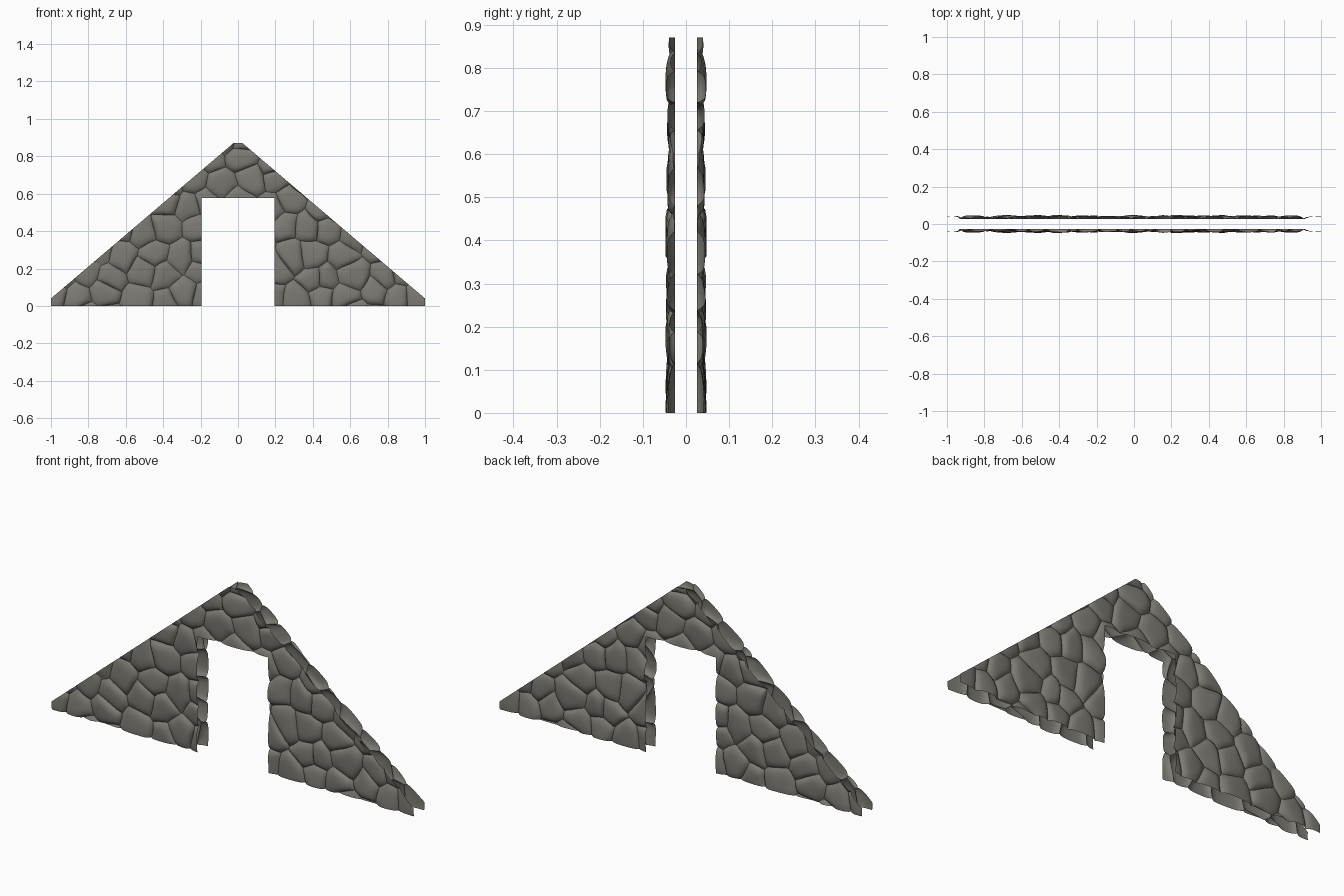
import bpy, bmesh, math, random
from mathutils import Vector, noise

if "Cube" in bpy.data.objects:
    bpy.data.objects.remove(bpy.data.objects["Cube"])

random.seed(7)
INNER, OUTER = 0.026, 0.048          # depth range of each wall skin
DOOR_X, DOOR_Z = 0.195, 0.578        # doorway half width and height
SLOPE, RIDGE, TOP = 0.851, 0.891, 0.87

stone = bpy.data.materials.new("grey_stone")
stone.diffuse_color = (0.205, 0.195, 0.173, 1)
stone.use_nodes = True
stone.node_tree.nodes["Principled BSDF"].inputs["Base Color"].default_value = stone.diffuse_color


def clip(poly, co, no):
    """Keep the part of a convex 2D polygon behind a line."""
    out = []
    for a, b in zip(poly, poly[1:] + poly[:1]):
        da, db = (a - co).dot(no), (b - co).dot(no)
        if da <= 0:
            out.append(a)
        if da * db < 0:
            out.append(a.lerp(b, da / (da - db)))
    return out


# Stone centres: jittered brick pattern
S = 0.142
seeds = []
for r in range(-1, 9):
    for c in range(-9, 10):
        seeds.append(Vector(((c + 0.5 * (r % 2) + random.uniform(-.33, .33)) * S,
                             (r + 0.4 + random.uniform(-.33, .33)) * S * 0.85)))


def warp(p):
    n = noise.noise_vector(Vector((p.x * 9, 3.1, p.y * 9)))
    return Vector((p.x + n.x * 0.014, p.y + n.z * 0.014))


def add_stone(bm, s):
    """One pillow-shaped stone filling its cell."""
    cell = [s + Vector(d) for d in ((-.3, -.3), (.3, -.3), (.3, .3), (-.3, .3))]
    for o in seeds:
        if o is not s and (o - s).length < 0.6:
            cell = clip(cell, (o + s) / 2, (o - s).normalized())
    ring = []
    for a, b in zip(cell, cell[1:] + cell[:1]):
        k = max(1, round((b - a).length / 0.025))
        ring += [a.lerp(b, i / k) for i in range(k)]
    mid = sum(ring, Vector((0, 0))) / len(ring)
    high = random.uniform(0.013, 0.021)
    tilt = Vector((random.uniform(-5, 5), random.uniform(-5, 5)))

    def vert(p, f):
        h = min(high * f * (1 + tilt.dot(p - mid)), OUTER - INNER)
        q = warp(p)
        return bm.verts.new((q.x, -INNER - max(h, 0), q.y))

    n, prev = len(ring), None
    for t, f in ((1, 0), (.92, .4), (.78, .76), (.55, .93), (.28, 1)):
        if prev:                      # round the corners towards the middle
            ring = [(ring[i - 1] + ring[i] * 2 + ring[(i + 1) % n]) / 4 for i in range(n)]
        cur = [vert(mid + (p - mid) * t, f) for p in ring]
        if prev:
            for i in range(n):
                j = (i + 1) % n
                bm.faces.new((prev[i], prev[j], cur[j], cur[i]))
        prev = cur
    top = vert(mid, 1)
    for i in range(n):
        bm.faces.new((prev[i], prev[(i + 1) % n], top))


# Uncut sheet of stones
sheet = bmesh.new()
for s in seeds:
    add_stone(sheet, s)
bmesh.ops.remove_doubles(sheet, verts=sheet.verts, dist=0.0003)
sheet_mesh = bpy.data.meshes.new("sheet")
sheet.to_mesh(sheet_mesh)
sheet.free()

# Gable outline planes, then the three regions around the doorway
gable = [((0, 0, 0), (0, 0, -1)), ((0, 0, TOP), (0, 0, 1)),
         ((1, 0, 0), (1, 0, 0)), ((-1, 0, 0), (-1, 0, 0)),
         ((0, 0, RIDGE), (SLOPE, 0, 1)), ((0, 0, RIDGE), (-SLOPE, 0, 1))]
regions = [[((-DOOR_X, 0, 0), (1, 0, 0))],
           [((DOOR_X, 0, 0), (-1, 0, 0))],
           [((-DOOR_X, 0, 0), (-1, 0, 0)), ((DOOR_X, 0, 0), (1, 0, 0)),
            ((0, 0, DOOR_Z), (0, 0, -1))]]
wall = bmesh.new()
for extra in regions:
    part = bmesh.new()
    part.from_mesh(sheet_mesh)
    for co, no in gable + extra:
        bmesh.ops.bisect_plane(part, geom=part.verts[:] + part.edges[:] + part.faces[:],
                               plane_co=co, plane_no=Vector(no).normalized(),
                               clear_outer=True)
    tmp = bpy.data.meshes.new("part")
    part.to_mesh(tmp)
    part.free()
    wall.from_mesh(tmp)
    bpy.data.meshes.remove(tmp)
bpy.data.meshes.remove(sheet_mesh)
bmesh.ops.remove_doubles(wall, verts=wall.verts, dist=0.0002)

# Front skin and its mirrored back skin
for name in ("front_stone_wall", "back_stone_wall"):
    if name.startswith("back"):
        for v in wall.verts:
            v.co.y = -v.co.y
        bmesh.ops.reverse_faces(wall, faces=wall.faces)
    me = bpy.data.meshes.new(name)
    wall.to_mesh(me)
    me.materials.append(stone)
    ob = bpy.data.objects.new(name, me)
    bpy.context.collection.objects.link(ob)
    bpy.ops.object.select_all(action='DESELECT')
    ob.select_set(True)
    bpy.context.view_layer.objects.active = ob
    bpy.ops.object.shade_smooth_by_angle(angle=math.radians(45))
wall.free()
